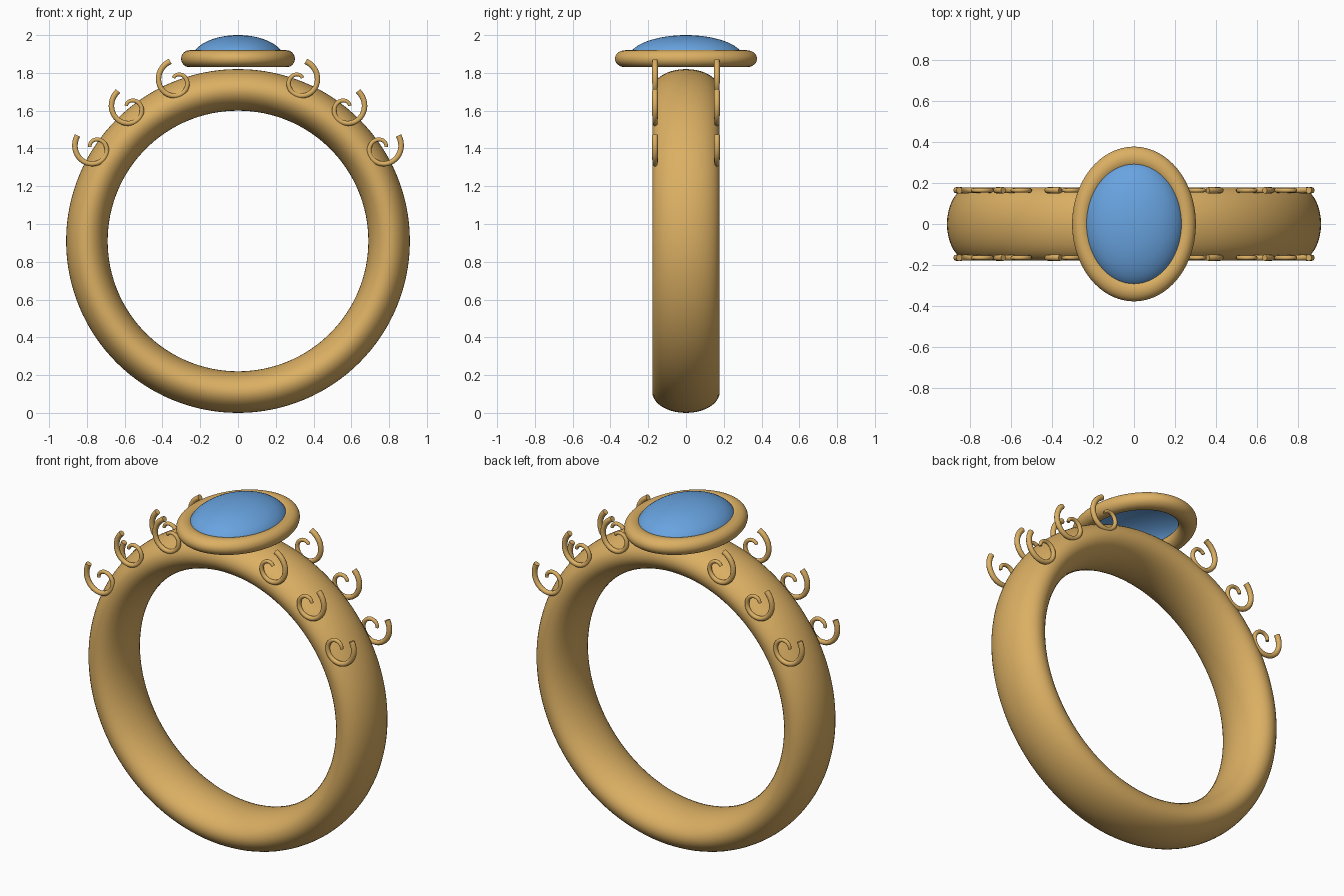
import bpy, bmesh
from math import sin, cos, pi, radians

cube = bpy.data.objects.get("Cube")
if cube:
    bpy.data.objects.remove(cube, do_unlink=True)


def material(name, rgb):
    m = bpy.data.materials.new(name)
    m.use_nodes = True
    m.diffuse_color = (*rgb, 1)
    m.node_tree.nodes["Principled BSDF"].inputs["Base Color"].default_value = (*rgb, 1)
    return m


gold = material("warm gold", (0.71, 0.43, 0.125))
blue = material("sky blue", (0.14, 0.37, 0.75))

RING_R, RING_Z = 0.80, 0.91
BEZEL_Z = 1.875


def finish(obj, name, mat):
    obj.name = name
    obj.data.materials.append(mat)
    for p in obj.data.polygons:
        p.use_smooth = True


def torus(name, major, minor, loc, scale, rot=(0, 0, 0)):
    bpy.ops.mesh.primitive_torus_add(major_segments=128, minor_segments=40,
                                     major_radius=major, minor_radius=minor,
                                     location=loc, rotation=rot)
    obj = bpy.context.object
    obj.scale = scale
    bpy.ops.object.transform_apply(location=False)
    finish(obj, name, gold)


# Band: wide oval section, standing upright
torus("band", RING_R, 0.11, (0, 0, RING_Z), (1, 1, 1.62), (pi / 2, 0, 0))

# Oval bezel around the stone
torus("bezel", 0.256, 0.045, (0, 0, BEZEL_Z), (1, 1.25, 1))

# Stone: open domed shell
bpy.ops.mesh.primitive_uv_sphere_add(segments=64, ring_count=32, radius=1,
                                     location=(0, 0, BEZEL_Z))
gem = bpy.context.object
bm = bmesh.new()
bm.from_mesh(gem.data)
bmesh.ops.delete(bm, geom=[v for v in bm.verts if v.co.z < -0.01], context='VERTS')
bm.to_mesh(gem.data)
bm.free()
gem.scale = (0.242, 0.306, 0.125)
bpy.ops.object.transform_apply(location=False)
finish(gem, "stone", blue)


# Scrolls: tapering spiral wires along both edges of the shoulders
def scroll(name, angle, side, y, steps=40):
    curve = bpy.data.curves.new(name, 'CURVE')
    curve.dimensions = '3D'
    curve.bevel_depth = 0.016
    curve.bevel_resolution = 3
    curve.use_fill_caps = True
    spline = curve.splines.new('POLY')
    spline.points.add(steps)
    cx, cz = 0.905 * cos(angle), RING_Z + 0.905 * sin(angle)
    for i, p in enumerate(spline.points):
        t = i / steps
        a = angle + radians(3) - t * radians(385)
        r = 0.112 - 0.087 * t
        p.co = (side * (cx + r * cos(a)), y, cz + r * sin(a), 1)
        p.radius = 1 - 0.4 * t
    obj = bpy.data.objects.new(name, curve)
    bpy.context.collection.objects.link(obj)
    bpy.ops.object.select_all(action='DESELECT')
    obj.select_set(True)
    bpy.context.view_layer.objects.active = obj
    bpy.ops.object.convert(target='MESH')
    finish(bpy.context.object, name, gold)
    bpy.ops.object.shade_smooth_by_angle(angle=radians(50))


for side, s_name in ((1, "left"), (-1, "right")):
    for y, y_name in ((-0.164, "front"), (0.164, "back")):
        for i, deg in enumerate((33, 51, 69)):
            scroll(f"scroll_{y_name}_{s_name}_{i + 1}", radians(deg), side, y)
